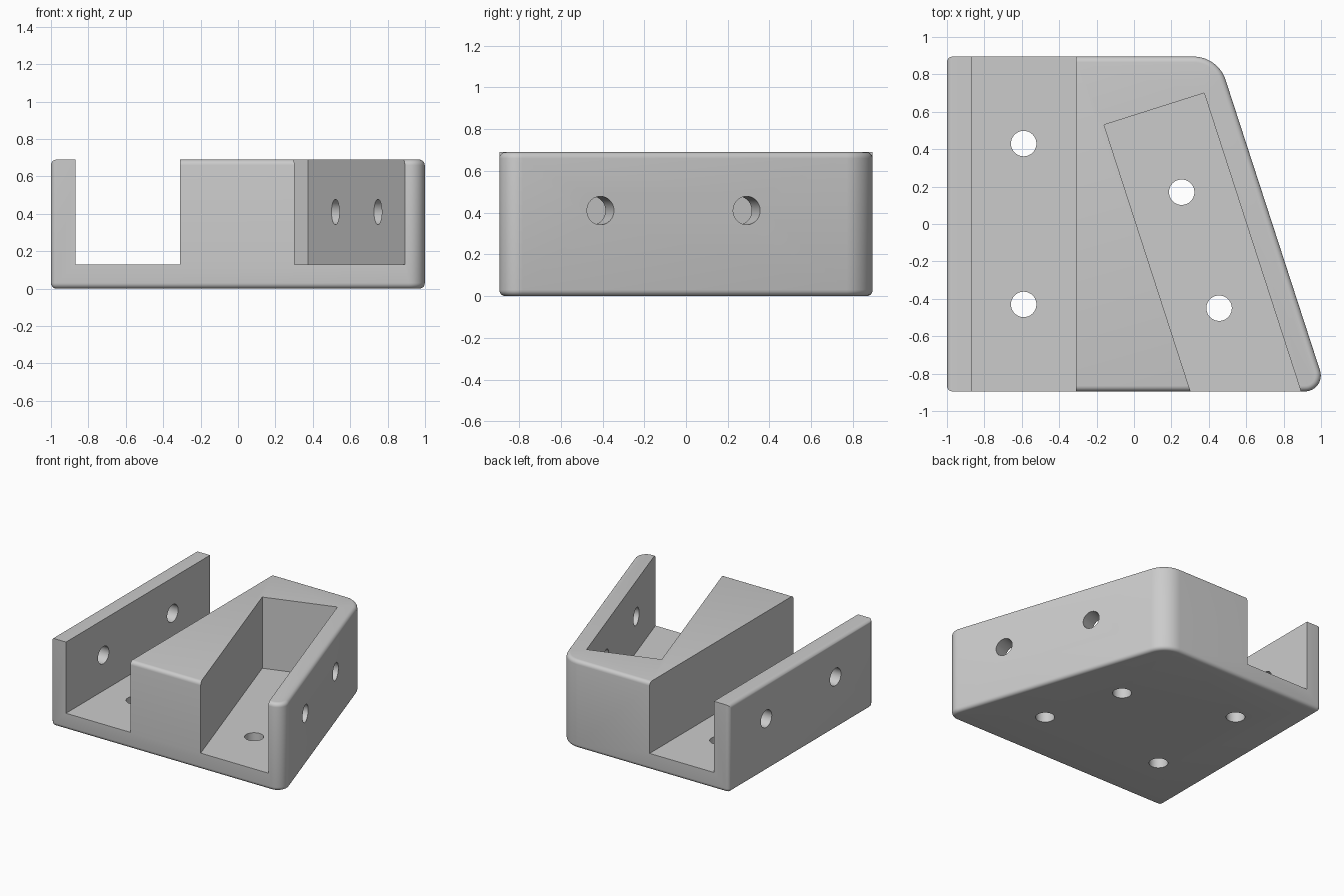
import bpy
import bmesh
from math import atan2, cos, pi, sin, tan
from mathutils import Matrix, Vector

if "Cube" in bpy.data.objects:
    bpy.data.objects.remove(bpy.data.objects["Cube"], do_unlink=True)

DEPTH = 0.895       # half depth
HEIGHT = 0.69
FLOOR = 0.13
ROUND = 0.03
SLOPE = tan(pi / 10)
HOLE_Z = 0.41

grey = bpy.data.materials.new("plain grey")
grey.use_nodes = True
colour = (0.6, 0.6, 0.6, 1)
grey.diffuse_color = colour
grey.node_tree.nodes["Principled BSDF"].inputs["Base Color"].default_value = colour


def add_object(name, bm):
    mesh = bpy.data.meshes.new(name)
    bmesh.ops.recalc_face_normals(bm, faces=bm.faces)
    bm.to_mesh(mesh)
    bm.free()
    mesh.materials.append(grey)
    obj = bpy.data.objects.new(name, mesh)
    bpy.context.collection.objects.link(obj)
    return obj


def prism(name, outline, bottom, top):
    bm = bmesh.new()
    face = bm.faces.new([bm.verts.new((x, y, bottom)) for x, y in outline])
    out = bmesh.ops.extrude_face_region(bm, geom=[face])
    verts = [v for v in out["geom"] if isinstance(v, bmesh.types.BMVert)]
    bmesh.ops.translate(bm, verts=verts, vec=(0, 0, top - bottom))
    return add_object(name, bm)


def rod(name, start, end, radius=0.068):
    start, end = Vector(start), Vector(end)
    axis = end - start
    turn = axis.to_track_quat("Z", "Y").to_matrix().to_4x4()
    bm = bmesh.new()
    bmesh.ops.create_cone(bm, cap_ends=True, segments=48, radius1=radius,
                          radius2=radius, depth=axis.length,
                          matrix=Matrix.Translation((start + end) / 2) @ turn)
    return add_object(name, bm)


def cut(obj, cutter):
    cutter.hide_render = True
    mod = obj.modifiers.new("cut", "BOOLEAN")
    mod.operation = "DIFFERENCE"
    mod.solver = "EXACT"
    mod.object = cutter
    bpy.context.view_layer.objects.active = obj
    bpy.ops.object.modifier_apply(modifier=mod.name)
    bpy.data.objects.remove(cutter, do_unlink=True)


def arc(corner, before, after, radius, steps):
    """Points of a fillet tangent to both sides of a corner."""
    c = Vector(corner)
    a = (Vector(before) - c).normalized()
    b = (Vector(after) - c).normalized()
    half = a.angle(b) / 2
    centre = c + (a + b).normalized() * radius / sin(half)
    p = c + a * radius / tan(half) - centre
    q = c + b * radius / tan(half) - centre
    t0 = atan2(p.y, p.x)
    sweep = (atan2(q.y, q.x) - t0 + pi) % (2 * pi) - pi
    return [(centre.x + radius * cos(t0 + sweep * i / steps),
             centre.y + radius * sin(t0 + sweep * i / steps))
            for i in range(steps + 1)]


# Outer body with two filleted corners on the slanted side
front_left, back_left = (-1, -DEPTH), (-1, DEPTH)
front_right = (0.74 + SLOPE * DEPTH, -DEPTH)
back_right = (0.74 - SLOPE * DEPTH, DEPTH)
outline = [front_left]
outline += arc(front_right, front_left, back_right, 0.085, 12)
outline += arc(back_right, front_right, back_left, 0.18, 12)
outline.append(back_left)
bracket = prism("bracket", outline, 0, HEIGHT)

# Straight channel and angled pocket
cut(bracket, prism("channel_cutter", [(-0.87, -1.2), (-0.31, -1.2),
                                      (-0.31, 1.2), (-0.87, 1.2)], FLOOR, 1))
cut(bracket, prism("pocket_cutter", [(-0.16, 0.53), (0.401, -1.2),
                                     (0.991, -1.2), (0.375, 0.70)], FLOOR, 1))


# Rounded outer edges
def is_outer(face):
    n, c = face.normal, face.calc_center_median()
    if abs(n.z) > 0.1:
        return False
    if abs(n.y) > 0.99:
        return abs(c.y) > DEPTH - 0.01
    return c.x < -0.99 or c.x > 0.73 - SLOPE * c.y - 0.08 and n.dot(Vector((1, 0.2, 0))) > 0 \
        or n.y < 0 and c.x > 0.9 or n.y > 0 and c.y > 0.8


def needs_rounding(edge):
    if len(edge.link_faces) != 2:
        return False
    a, b = edge.verts
    if max(a.co.z, b.co.z) < 0.001:
        return True
    if max(a.co.x, b.co.x) < -0.999:
        return True
    if min(a.co.z, b.co.z) > HEIGHT - 0.001:
        return min(a.co.x, b.co.x) > -0.4 and any(is_outer(f) for f in edge.link_faces)
    return False


bm = bmesh.new()
bm.from_mesh(bracket.data)
bmesh.ops.remove_doubles(bm, verts=bm.verts, dist=0.0001)
bmesh.ops.dissolve_limit(bm, angle_limit=0.01, verts=bm.verts, edges=bm.edges)
bm.normal_update()
bmesh.ops.bevel(bm, geom=[e for e in bm.edges if needs_rounding(e)],
                offset=ROUND, offset_type="OFFSET", segments=5, profile=0.5,
                affect="EDGES", clamp_overlap=False)
bm.to_mesh(bracket.data)
bm.free()

# Screw holes through the floor
for x, y in [(-0.59, 0.43), (-0.59, -0.43), (0.255, 0.17), (0.455, -0.45)]:
    cut(bracket, rod("floor_hole_cutter", (x, y, -0.2), (x, y, 0.3)))

# Screw holes through the straight wall
for y in (0.43, -0.43):
    cut(bracket, rod("wall_hole_cutter", (-1.2, y, HOLE_Z), (-0.7, y, HOLE_Z)))

# Screw holes square to the slanted wall
across = Vector((cos(pi / 10), sin(pi / 10), 0))
for x, y in [(0.52, 0.25), (0.75, -0.45)]:
    p = Vector((x, y, HOLE_Z))
    cut(bracket, rod("slanted_hole_cutter", p - across * 0.1, p + across * 0.3))

# Shading
bpy.ops.object.select_all(action="DESELECT")
bracket.select_set(True)
bpy.context.view_layer.objects.active = bracket
bpy.ops.object.shade_smooth_by_angle(angle=pi / 6)
